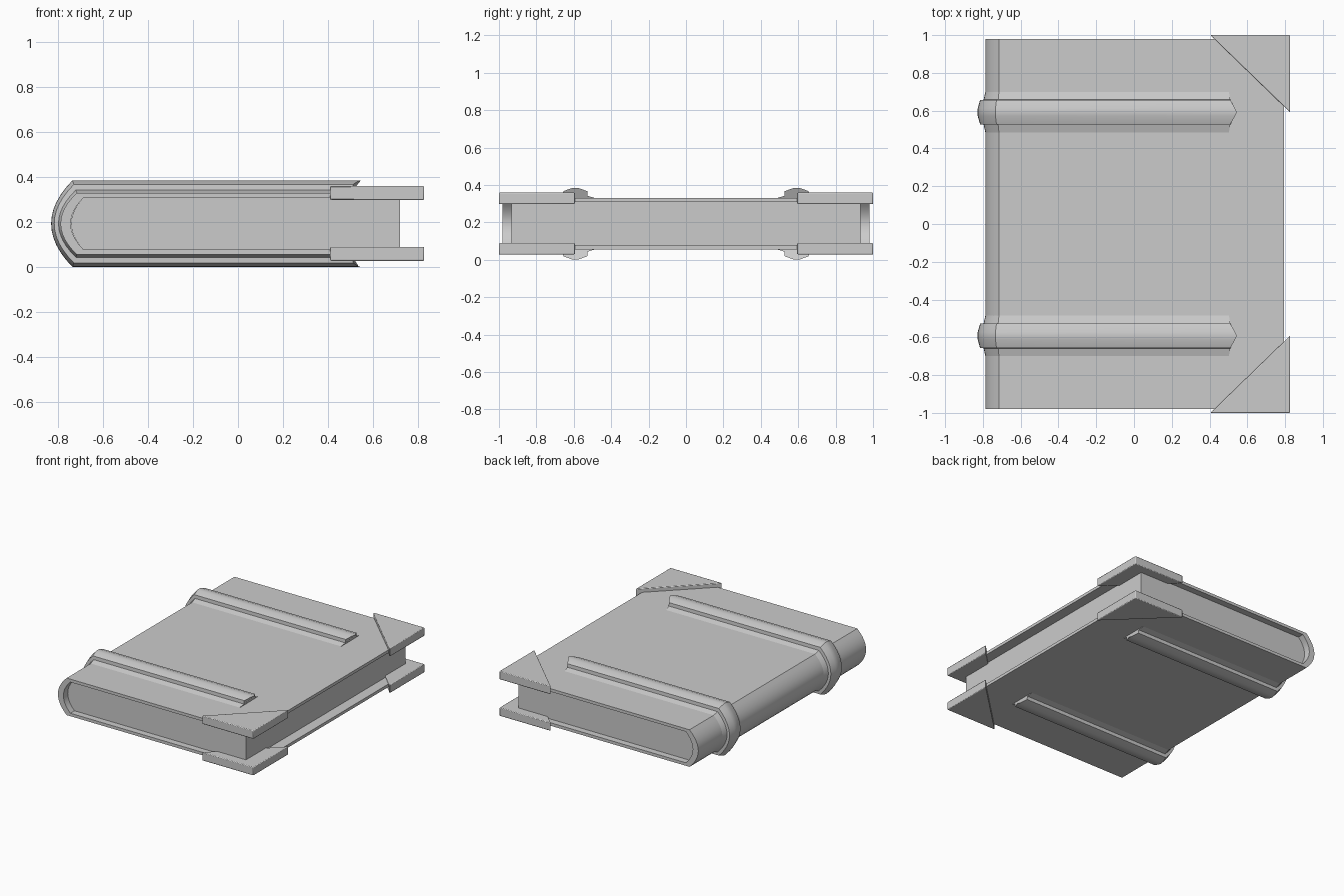
import bpy

if "Cube" in bpy.data.objects:
    bpy.data.objects.remove(bpy.data.objects["Cube"])

ZC = 0.193  # mid height of the book


def arc_path(x_end, start, spine_x, half, n=12):
    """Open C-shaped path in xz: bottom edge, bulging spine, top edge."""
    pts = [(x_end, ZC - half)]
    for i in range(n + 1):
        t = -1 + 2 * i / n
        pts.append((start - (start - spine_x) * (1 - t * t), ZC + half * t))
    pts.append((x_end, ZC + half))
    return pts


def make(name, verts, faces, bevel=0.0):
    me = bpy.data.meshes.new(name)
    me.from_pydata(verts, [], faces)
    ob = bpy.data.objects.new(name, me)
    bpy.context.collection.objects.link(ob)
    bpy.ops.object.select_all(action='DESELECT')
    ob.select_set(True)
    bpy.context.view_layer.objects.active = ob
    bpy.ops.object.mode_set(mode='EDIT')
    bpy.ops.mesh.select_all(action='SELECT')
    bpy.ops.mesh.normals_make_consistent(inside=False)
    bpy.ops.object.mode_set(mode='OBJECT')
    bpy.ops.object.shade_smooth_by_angle(angle=0.6)
    if bevel:
        b = ob.modifiers.new("bevel", 'BEVEL')
        b.width, b.segments = bevel, 2
    return ob


def loft(name, rows):
    """Skin equal-length rows of 3D points and cap the two ends of the strip."""
    n = len(rows[0])
    verts = [p for r in rows for p in r]
    faces = []
    for r in range(len(rows) - 1):
        for i in range(n - 1):
            a = r * n + i
            faces.append((a, a + 1, a + n + 1, a + n))
    m = len(rows)
    faces.append([r * n for r in range(m)])
    faces.append([r * n + n - 1 for r in range(m)])
    return make(name, verts, faces)


def prism(name, outline, a, b, axis, bevel=0.0):
    """Extrude a 2D outline from a to b along y or z."""
    n = len(outline)
    put = (lambda p, d: (p[0], d, p[1])) if axis == 'y' else (lambda p, d: (p[0], p[1], d))
    verts = [put(p, d) for d in (a, b) for p in outline]
    faces = [(i, (i + 1) % n, n + (i + 1) % n, n + i) for i in range(n)]
    faces += [list(range(n))[::-1], list(range(n, 2 * n))]
    return make(name, verts, faces, bevel)


# wrap-around cover
outer = arc_path(0.795, -0.715, -0.787, 0.137)
inner = arc_path(0.795, -0.685, -0.742, 0.115)
k = len(outer)
verts = [(x, y, z) for y in (-0.98, 0.98) for x, z in outer + inner]
faces = []
for i in range(k - 1):
    faces += [(i, i + 1, 2 * k + i + 1, 2 * k + i),
              (k + i, 3 * k + i, 3 * k + i + 1, k + i + 1),
              (i, k + i, k + i + 1, i + 1),
              (2 * k + i, 2 * k + i + 1, 3 * k + i + 1, 3 * k + i)]
for i in (0, k - 1):
    faces.append((i, 2 * k + i, 3 * k + i, k + i))
make("cover", verts, faces)

# page block
prism("pages", arc_path(0.718, -0.685, -0.74, 0.116), -0.932, 0.932, 'y')

# raised bands: (offset in y, height above cover, end in x)
section = [(-0.12, -0.004, 0.50), (-0.066, 0.012, 0.51), (-0.064, 0.037, 0.51),
           (-0.02, 0.053, 0.535), (0, 0.055, 0.545), (0.02, 0.053, 0.535),
           (0.064, 0.037, 0.51), (0.066, 0.012, 0.51), (0.12, -0.004, 0.50)]
for side, label in ((-1, "front"), (1, "back")):
    rows = []
    for dy, h, xe in section:
        path = arc_path(xe, -0.715 - 0.35 * h, -0.787 - 0.76 * h, 0.137 + h)
        rows.append([(x, side * 0.592 + dy, z) for x, z in path])
    # close the underside just inside the cover
    for dy in (0.12, -0.12):
        path = arc_path(0.50, -0.70, -0.775, 0.127)
        rows.append([(x, side * 0.592 + dy, z) for x, z in path])
    rows.append(rows[0])
    loft(label + "_band", rows)

# triangular corner guards on both covers
for side, label in ((-1, "front"), (1, "back")):
    tri = [(0.405, side * 1.0), (0.826, side * 1.0), (0.826, side * 0.592)]
    prism(label + "_lower_corner", tri, 0.028, 0.09, 'z', 0.005)
    prism(label + "_upper_corner", tri, 0.298, 0.36, 'z', 0.005)
